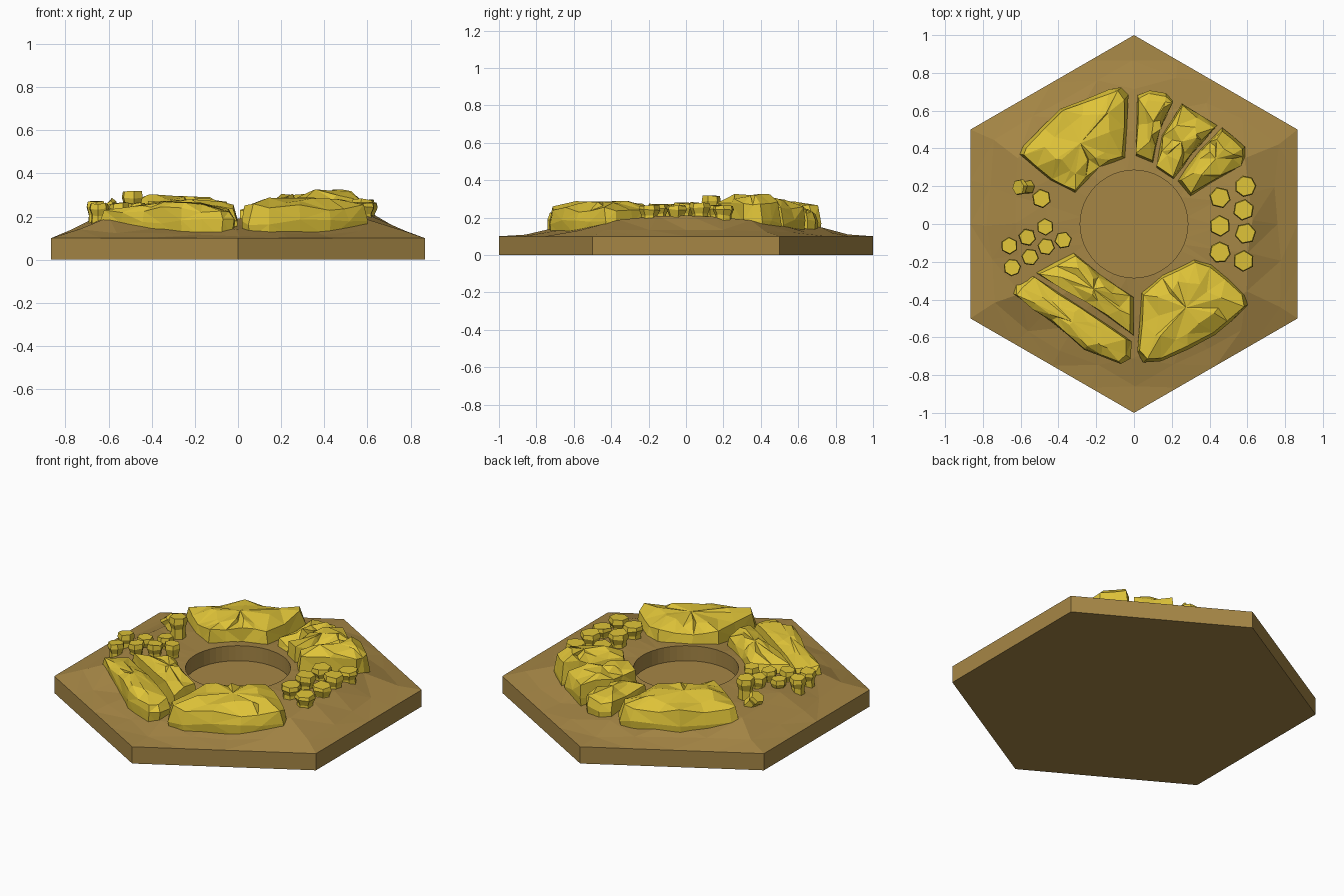
import bpy, bmesh, random
from math import sin, cos, pi, radians, hypot
from mathutils import Vector, Matrix

if "Cube" in bpy.data.objects:
    bpy.data.objects.remove(bpy.data.objects["Cube"])

random.seed(7)


def material(name, rgb):
    m = bpy.data.materials.new(name)
    m.diffuse_color = (*rgb, 1)
    m.use_nodes = True
    m.node_tree.nodes["Principled BSDF"].inputs["Base Color"].default_value = m.diffuse_color
    return m


SAND = material("sand", (0.38, 0.24, 0.06))
ROCK = material("yellow_rock", (0.74, 0.55, 0.04))


def finish(bm, name, mat):
    bmesh.ops.recalc_face_normals(bm, faces=bm.faces)
    me = bpy.data.meshes.new(name)
    bm.to_mesh(me)
    bm.free()
    me.materials.append(mat)
    ob = bpy.data.objects.new(name, me)
    bpy.context.collection.objects.link(ob)
    return ob


def bridge(bm, a, b):
    n = len(a)
    for i in range(n):
        j = (i + 1) % n
        bm.faces.new((a[i], a[j], b[j], b[i]))


def jit(s):
    return random.uniform(-s, s)


# Hexagonal ground tile with a faceted mound and a round socket
def ground(n=24, r0=0.285):
    bm = bmesh.new()

    def hex_point(t):
        k = radians(60) * round(t / radians(60))
        d = 0.866 / cos(t - k)
        return Vector((d * cos(t), d * sin(t), 0))

    angles = [2 * pi * i / n for i in range(n)]
    us = (0.3, 0.58, 0.82, 1)
    zx = (0.20, 0.205, 0.14, 0.1)     # profile toward the sides
    zy = (0.17, 0.145, 0.115, 0.1)    # profile toward front and back
    rings = []
    for u, a, b in zip(us, zx, zy):
        ring = []
        for t in angles:
            p = hex_point(t)
            q = Vector((r0 * cos(t), r0 * sin(t), 0)).lerp(p, u)
            w = cos(t) ** 2
            q.z = a * w + b * (1 - w)
            if u < 1:
                q += Vector((jit(0.02), jit(0.02), jit(0.008)))
            ring.append(bm.verts.new(q))
        rings.append(ring)
    for a, b in zip(rings, rings[1:]):
        bridge(bm, a, b)
    # side walls and underside
    low = [bm.verts.new((v.co.x, v.co.y, 0)) for v in rings[-1]]
    bridge(bm, rings[-1], low)
    bm.faces.new(low)
    # socket
    m = 2 * n
    rim, floor = [[bm.verts.new((r0 * cos(2 * pi * i / m), r0 * sin(2 * pi * i / m), z))
                   for i in range(m)] for z in (0.19, 0.1)]
    for i in range(n):
        j = (i + 1) % n
        bm.faces.new((rim[2 * i], rim[2 * i + 1], rim[(2 * i + 2) % m], rings[0][j], rings[0][i]))
    bridge(bm, rim, floor)
    bm.faces.new(floor)
    bmesh.ops.triangulate(bm, faces=[f for f in bm.faces if len(f.verts) < 6])
    finish(bm, "ground_tile", SAND)


# Rock slab: outline raised through jagged rings to an uneven top
def rock(name, outline, top):
    pts = []
    for i, p in enumerate(outline):
        a, b = Vector(p), Vector(outline[(i + 1) % len(outline)])
        k = 2 if (b - a).length > 0.14 else 1
        pts += [a.lerp(b, s / k) for s in range(k)]
    c = sum(pts, Vector((0, 0))) / len(pts)
    bm = bmesh.new()
    rings = []
    for s, z, j, jz in ((0.97, 0.1, 0, 0), (1.0, 0.175, 0.004, 0.015),
                        (0.93, top - 0.04, 0.008, 0.016), (0.55, top - 0.01, 0.025, 0.018)):
        rings.append([bm.verts.new((c.x + (p.x - c.x) * s + jit(j),
                                    c.y + (p.y - c.y) * s + jit(j), z + jit(jz))) for p in pts])
    for a, b in zip(rings, rings[1:]):
        bridge(bm, a, b)
    bm.faces.new(rings[0])
    tip = bm.verts.new((c.x, c.y, top))
    last = rings[-1]
    for i in range(len(last)):
        bm.faces.new((last[i], last[(i + 1) % len(last)], tip))
    bmesh.ops.triangulate(bm, faces=[f for f in bm.faces if len(f.verts) == 4])
    finish(bm, name, ROCK)


# Small stone column with a narrow waist
def column(name, x, y, r, z0, z1, tilt=0.0):
    bm = bmesh.new()
    n = random.choice((6, 6, 7))
    a0 = random.uniform(0, pi)
    h = z1 - z0
    rings = []
    for s, f in ((0.85, 0), (0.75, 0.55), (1.0, 0.8), (0.9, 1)):
        rings.append([bm.verts.new((r * s * cos(a0 + 2 * pi * i / n), r * s * sin(a0 + 2 * pi * i / n),
                                    h * f + (jit(0.005) if f else 0))) for i in range(n)])
    for a, b in zip(rings, rings[1:]):
        bridge(bm, a, b)
    bm.faces.new(rings[0])
    bm.faces.new(rings[-1])
    ob = finish(bm, name, ROCK)
    ob.matrix_world = Matrix.Translation((x, y, z0)) @ Matrix.Rotation(tilt, 4, 'Y')


ground()

rock("back_left_rock", [(-.61, .37), (-.59, .41), (-.39, .61), (-.13, .71), (-.07, .72), (-.03, .68),
                        (-.04, .35), (-.18, .30), (-.31, .16), (-.44, .23)], 0.295)
rock("back_right_rock_inner", [(.015, .68), (.08, .71), (.17, .69), (.205, .65), (.14, .5),
                               (.10, .32), (.01, .365)], 0.265)
rock("back_right_rock_middle", [(.25, .635), (.44, .52), (.30, .365), (.21, .24), (.115, .30), (.15, .47)], 0.30)
rock("back_right_rock_outer", [(.465, .51), (.59, .41), (.59, .35), (.57, .31), (.30, .15),
                               (.23, .23), (.35, .39)], 0.32)
rock("front_left_rock_inner", [(-.52, -.26), (-.32, -.15), (-.18, -.27), (0, -.385), (-.005, -.59),
                               (-.26, -.41)], 0.28)
rock("front_left_rock_outer", [(-.545, -.27), (-.285, -.435), (-.015, -.625), (-.02, -.71), (-.07, -.745),
                               (-.26, -.665), (-.445, -.51), (-.645, -.365), (-.62, -.32)], 0.27)
rock("front_right_rock", [(.04, -.365), (.15, -.27), (.32, -.185), (.41, -.205), (.59, -.37), (.60, -.43),
                          (.43, -.59), (.14, -.73), (.05, -.73), (.015, -.68)], 0.285)

# Column groups on either side
right = [(.455, .14), (.59, .2), (.58, .075), (.455, -.01), (.59, -.05), (.455, -.15), (.58, -.195)]
left = [(-.47, -.015), (-.565, -.07), (-.66, -.115), (-.465, -.12), (-.375, -.085), (-.55, -.175), (-.645, -.23)]
for i, (x, y) in enumerate(right):
    column(f"right_column_{i + 1}", x, y, 0.058, 0.15, 0.27 + jit(0.012))
for i, (x, y) in enumerate(left):
    column(f"left_column_{i + 1}", x, y, 0.047, 0.14, 0.26 + jit(0.01))
column("left_tall_column", -.49, .135, 0.052, 0.17, 0.315)
column("left_leaning_column", -.555, .195, 0.045, 0.19, 0.28, radians(-40))
